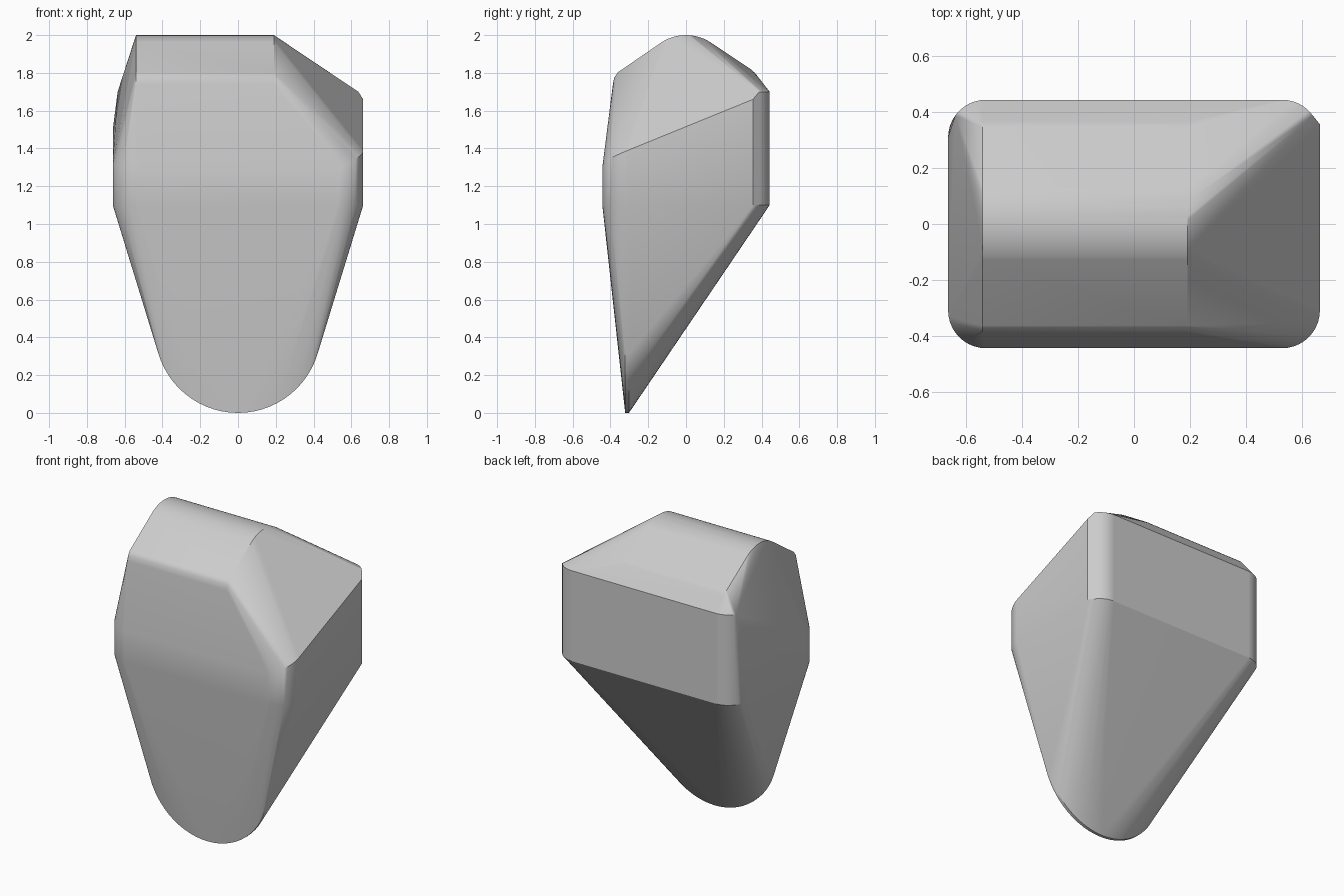
import bpy, bmesh
from math import sin, cos, pi, radians

cube = bpy.data.objects.get("Cube")
if cube:
    bpy.data.objects.remove(cube)

grey = bpy.data.materials.new("light grey")
grey.use_nodes = True
colour = (0.6, 0.6, 0.6, 1)
grey.diffuse_color = colour
grey.node_tree.nodes["Principled BSDF"].inputs["Base Color"].default_value = colour

STEPS = 10
HALF_X, HALF_Y, R = 0.663, 0.443, 0.135
points = []


def corner(sx, sy, z_side, z_end, limit=HALF_X):
    """Quarter-round corner rising from the side (x) edge to the front/back (y) edge."""
    for i in range(STEPS + 1):
        a = pi / 2 * i / STEPS
        t = i / STEPS
        x = min(HALF_X - R + R * cos(a), limit)
        y = HALF_Y - R + R * sin(a)
        points.append((sx * x, sy * y, z_side + (z_end - z_side) * t))


# Lower rim of the block
for sx in (-1, 1):
    for sy in (-1, 1):
        corner(sx, sy, 1.1, 1.1)

# Upper rim: high at the back, low at the front, uneven left to right
corner(-1, -1, 1.32, 1.30)
corner(1, -1, 1.39, 1.30)
for i in range(STEPS + 1):
    a = pi / 2 * i / STEPS
    x, y = HALF_X - R + R * cos(a), HALF_Y - R + R * sin(a)
    if x < 0.64:
        points.append((-x, y, 1.7))
        points.append((x, y, 1.7))
points.append((-HALF_X, 0.31, 1.5))
points += [(HALF_X, 0.355, 1.66), (HALF_X, 0.355, 1.1)]

# Rounded ridge with soft shoulders, run along x
ridge = [(-0.387, 1.74), (-0.38, 1.775), (-0.362, 1.802)]
for i in range(-STEPS, STEPS + 1):
    a = radians(32) * i / STEPS
    ridge.append((0.24 * sin(a), 1.76 + 0.24 * cos(a)))
ridge += [(0.345, 1.818), (0.362, 1.803), (0.375, 1.787)]
for y, z in ridge:
    points.append((-0.54, y, z))
    points.append((0.19, y, z))

# Thin round tip at the bottom
for i in range(33):
    a = pi + pi * i / 32
    for y in (-0.322, -0.302):
        points.append((0.44 * cos(a), y, 0.44 + 0.44 * sin(a)))

# Skin the outline into one solid
bm = bmesh.new()
for p in points:
    bm.verts.new(p)
bmesh.ops.remove_doubles(bm, verts=bm.verts[:], dist=0.0005)
bmesh.ops.convex_hull(bm, input=bm.verts[:])
bmesh.ops.delete(bm, geom=[v for v in bm.verts if not v.link_faces], context='VERTS')
bmesh.ops.dissolve_limit(bm, angle_limit=radians(0.6), verts=bm.verts[:], edges=bm.edges[:])
bmesh.ops.recalc_face_normals(bm, faces=bm.faces[:])

mesh = bpy.data.meshes.new("tapered_block")
bm.to_mesh(mesh)
bm.free()
mesh.materials.append(grey)
block = bpy.data.objects.new("tapered_block", mesh)
bpy.context.collection.objects.link(block)

# Smooth rounded parts while keeping broad faces flat
bpy.context.view_layer.objects.active = block
block.select_set(True)
bpy.ops.object.shade_smooth_by_angle(angle=radians(30))
weighted = block.modifiers.new("flat_faces", 'WEIGHTED_NORMAL')
weighted.keep_sharp = True
